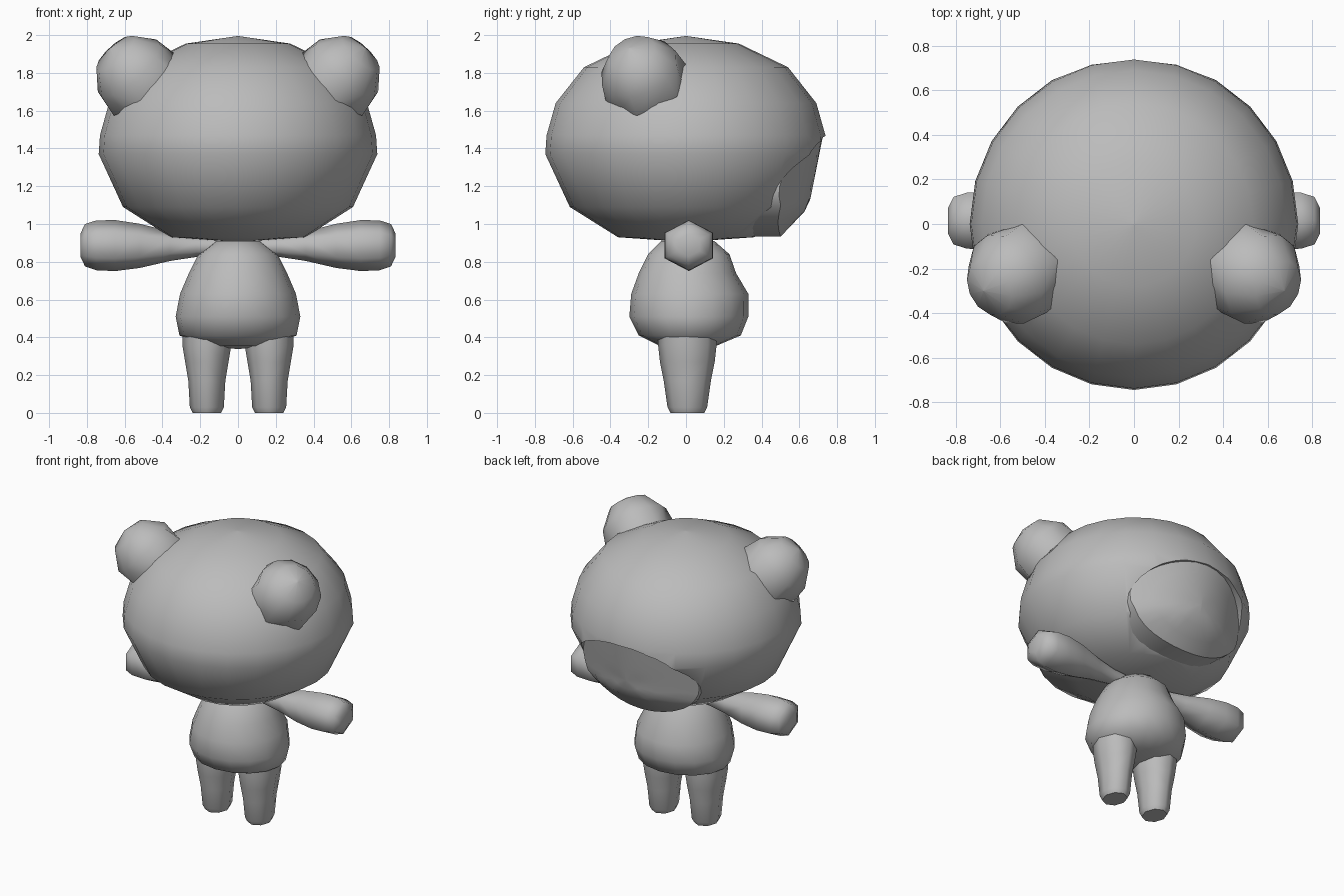
import bpy, bmesh, math
from mathutils import Matrix, Vector

cube = bpy.data.objects.get("Cube")
if cube:
    bpy.data.objects.remove(cube, do_unlink=True)

grey = bpy.data.materials.new("soft grey")
grey.use_nodes = True
grey.diffuse_color = (0.5, 0.5, 0.5, 1)
grey.node_tree.nodes["Principled BSDF"].inputs["Base Color"].default_value = (0.5, 0.5, 0.5, 1)


def finish(mesh, angle=65):
    mesh.shade_smooth()
    mesh.set_sharp_from_angle(angle=math.radians(angle))


def skin(name, rings, angle=65):
    """Bridge equal loops of points into a closed, smooth part."""
    bm = bmesh.new()
    loops = [[bm.verts.new(p) for p in ring] for ring in rings]
    n = len(loops[0])
    for a, b in zip(loops, loops[1:]):
        for i in range(n):
            j = (i + 1) % n
            bm.faces.new((a[i], a[j], b[j], b[i]))
    bm.faces.new(loops[0])
    bm.faces.new(loops[-1])
    bmesh.ops.remove_doubles(bm, verts=bm.verts, dist=0.0005)
    bmesh.ops.recalc_face_normals(bm, faces=bm.faces)
    mesh = bpy.data.meshes.new(name)
    bm.to_mesh(mesh)
    bm.free()
    mesh.materials.append(grey)
    finish(mesh, angle)
    obj = bpy.data.objects.new(name, mesh)
    bpy.context.collection.objects.link(obj)
    return obj


def ellipse(rx, ry, segs, phase=0.0):
    return [(rx * math.cos(a), ry * math.sin(a))
            for a in (math.tau * i / segs + phase for i in range(segs))]


def mirrored(name, rings):
    """Make the left part and its mirrored right twin."""
    for side, s in (("left", 1), ("right", -1)):
        skin(f"{side}_{name}", [[(s * x, y, z) for x, y, z in r] for r in rings])


# Head: a wide, round turned form
HEAD = [(0.003, 1.995), (0.28, 1.955), (0.54, 1.83), (0.69, 1.64), (0.738, 1.47),
        (0.745, 1.37), (0.615, 1.09), (0.36, 0.93), (0.003, 0.905)]
head = skin("head", [[(x, y, z) for x, y in ellipse(r * 0.99, r, 24)] for r, z in HEAD])

# Oval opening in the back of the head
PZ, PA, PB = 1.2, 0.45, 0.267
cutter = skin("opening_cutter", [[(x, y, PZ + z) for x, z in ellipse(PA * 0.995, PB * 0.995, 32)]
                                 for y in (0.35, 1.0)])
cutter.hide_render = True
cut = head.modifiers.new("opening", "BOOLEAN")
cut.operation, cut.solver, cut.object = "DIFFERENCE", "EXACT", cutter
bpy.context.view_layer.update()
carved = bpy.data.meshes.new_from_object(head.evaluated_get(bpy.context.evaluated_depsgraph_get()))
head.modifiers.clear()
head.data = carved
finish(carved, 50)
bpy.data.objects.remove(cutter, do_unlink=True)


# Flattened oval patch filling the opening
def patch_point(x, z):
    slope = 0.2 if z > 1.09 else 0.95
    return (x, 0.65 + (z - 1.09) * slope - 0.87 * x * x, z)


patch = [[(x, 0.2, PZ + z) for x, z in ellipse(PA, PB, 32)]]
for f in (1, 0.75, 0.5, 0.25, 0.001):
    patch.append([patch_point(x, PZ + z) for x, z in ellipse(PA * f, PB * f, 32)])
skin("back_patch", patch, 40)

# Ears: domes on six-sided bases, tilted up, out and forward
axis = Vector((0.64, -0.33, 0.70)).normalized()
across = Vector((-0.16, 0.05, 0.17))
across = (across - axis * across.dot(axis)).normalized()
up = axis.cross(across)
ear = []
for h, r in ((0, 0.235), (0.12, 0.215), (0.235, 0.13), (0.275, 0.001)):
    ring = []
    for i, (u, v) in enumerate(ellipse(r, r, 12)):
        k = math.cos(math.pi / 6) if h == 0 and i % 2 else 1
        ring.append(Vector((0.5, -0.21, 1.74)) + axis * h + (across * u + up * v) * k)
    ear.append(ring)
mirrored("ear", ear)

# Body: pear shape, given as height, half width, front and back
BODY = [(0.91, 0.12, -0.13, 0.15), (0.84, 0.21, -0.20, 0.23), (0.74, 0.26, -0.25, 0.265),
        (0.63, 0.307, -0.29, 0.33), (0.51, 0.33, -0.30, 0.33), (0.41, 0.31, -0.25, 0.29),
        (0.355, 0.17, -0.14, 0.16), (0.338, 0.002, 0, 0.004)]
skin("body", [[(x, (f + b) / 2 + y, z) for x, y in ellipse(w, (b - f) / 2, 16)]
              for z, w, f, b in BODY])

# Arms: six-sided clubs reaching sideways
ARM = [(0.08, 0.05), (0.22, 0.055), (0.36, 0.078), (0.52, 0.117), (0.65, 0.135),
       (0.75, 0.132), (0.81, 0.112), (0.835, 0.06)]
mirrored("arm", [[(x, 0.015 + y * 1.1, 0.878 + 0.012 * x + z)
                  for y, z in ellipse(r, r, 6, math.pi / 6)] for x, r in ARM])

# Legs: tapered columns with flat soles
LEG = [(0, 0.075, 0.09), (0.03, 0.09, 0.105), (0.17, 0.098, 0.125),
       (0.27, 0.115, 0.145), (0.36, 0.13, 0.155), (0.46, 0.13, 0.155)]
mirrored("leg", [[(0.165 + x, 0.007 + y, z) for x, y in ellipse(rx, ry, 8)]
                 for z, rx, ry in LEG])
